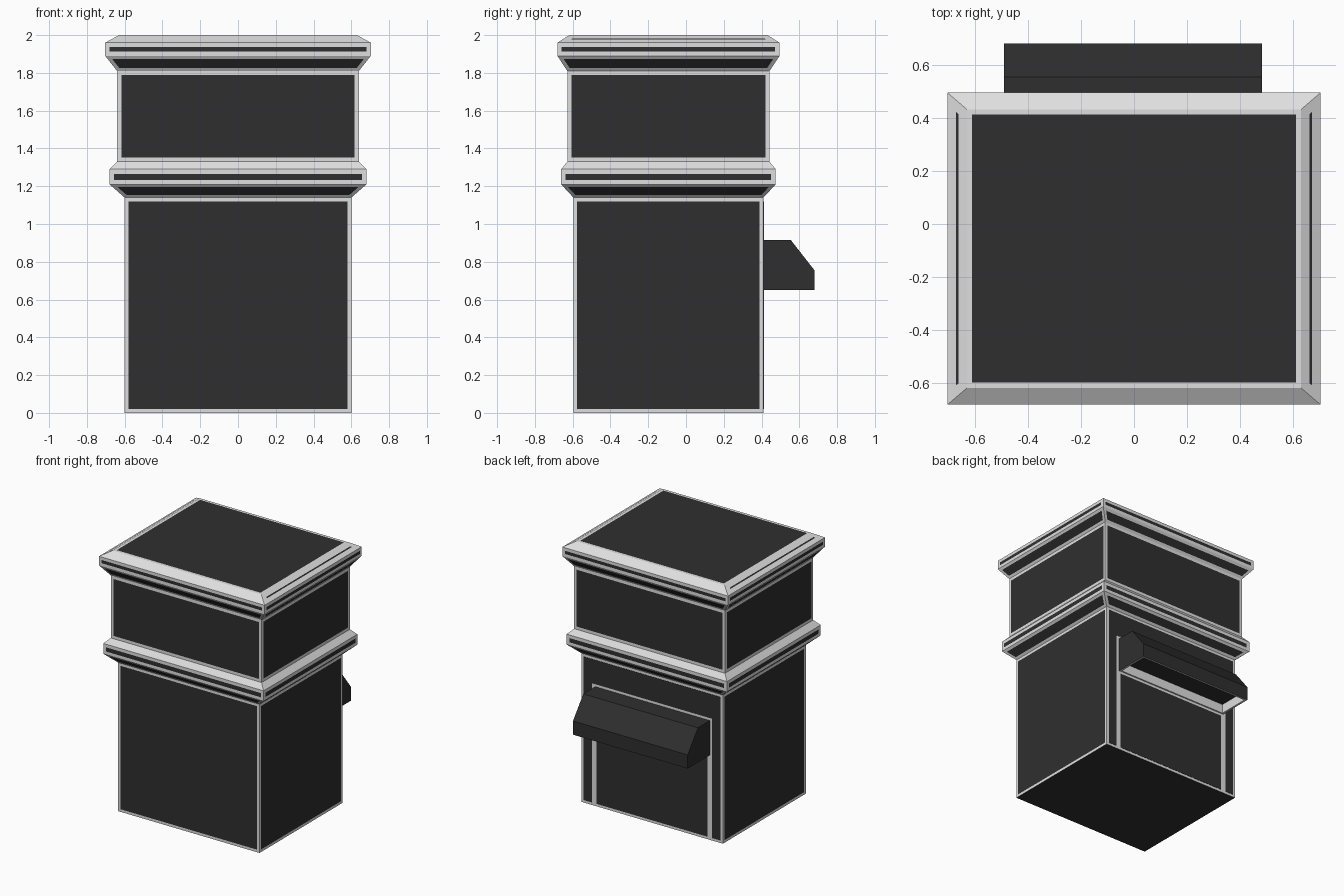
import bpy, bmesh

if "Cube" in bpy.data.objects:
    bpy.data.objects.remove(bpy.data.objects["Cube"])


def material(name, value):
    m = bpy.data.materials.new(name)
    m.diffuse_color = (value, value, value, 1)
    m.use_nodes = True
    m.node_tree.nodes["Principled BSDF"].inputs["Base Color"].default_value = m.diffuse_color
    return m


LIGHT = material("pale grey trim", 0.74)
DARK = material("charcoal panel", 0.028)
YC = -0.093          # centre of the cabinet in y
BACK = YC + 0.503    # rear wall of the lower body


def finish(name, bm):
    mesh = bpy.data.meshes.new(name)
    bm.to_mesh(mesh)
    bm.free()
    ob = bpy.data.objects.new(name, mesh)
    bpy.context.collection.objects.link(ob)
    mesh.materials.append(LIGHT)
    mesh.materials.append(DARK)
    return ob


def prism_x(name, pts, x0, x1, index):
    """Extrude a (y, z) outline along x."""
    bm = bmesh.new()
    f = bm.faces.new([bm.verts.new((x0, y, z)) for y, z in pts])
    r = bmesh.ops.extrude_face_region(bm, geom=[f])
    for v in r["geom"]:
        if isinstance(v, bmesh.types.BMVert):
            v.co.x = x1
    bmesh.ops.recalc_face_normals(bm, faces=bm.faces)
    for f in bm.faces:
        f.material_index = index
    return bm


def inset_dark(bm, faces, thickness):
    """Trim rim stays pale, inner panel becomes dark."""
    bmesh.ops.inset_individual(bm, faces=faces, thickness=thickness, use_even_offset=True)
    for f in faces:
        f.material_index = 1


# Cabinet: stacked rectangular rings (half x, half y, z)
rings = [(0.60, 0.503, 0), (0.60, 0.503, 1.14), (0.68, 0.568, 1.21), (0.68, 0.568, 1.29),
         (0.64, 0.535, 1.33), (0.64, 0.535, 1.81), (0.703, 0.588, 1.89),
         (0.703, 0.588, 1.96), (0.63, 0.525, 2.0)]
# Rim width for each level's faces (0 = all pale)
rims = [0.02, 0.02, 0.024, 0, 0.022, 0.02, 0.023, 0]
bm = bmesh.new()
loops = [[bm.verts.new((sx * hx, YC + sy * hy, z))
          for sx, sy in ((-1, -1), (1, -1), (1, 1), (-1, 1))] for hx, hy, z in rings]
bottom = bm.faces.new(loops[0][::-1])
bottom.material_index = 1
top = bm.faces.new(loops[-1])
levels = []
for a, b in zip(loops, loops[1:]):
    levels.append([bm.faces.new((a[i], a[(i + 1) % 4], b[(i + 1) % 4], b[i])) for i in range(4)])
bmesh.ops.recalc_face_normals(bm, faces=bm.faces)
levels[0].pop(2)                       # rear wall gets its own panels
for faces, rim in zip(levels, rims):
    if rim:
        inset_dark(bm, faces, rim)
inset_dark(bm, [top], 0.02)
inset_dark(bm, [levels[-1][1], levels[-1][3]], 0.036)   # thin side lines on the top bevel
finish("cabinet", bm)


# Rear wall panels: surround and door plate
def rear_plate(name, pts):
    bm = bmesh.new()
    f = bm.faces.new([bm.verts.new((x, BACK - 0.002, z)) for x, z in pts])
    r = bmesh.ops.extrude_face_region(bm, geom=[f])
    for v in r["geom"]:
        if isinstance(v, bmesh.types.BMVert):
            v.co.y = BACK + 0.002
    bmesh.ops.recalc_face_normals(bm, faces=bm.faces)
    for f in bm.faces:
        f.material_index = 1
    finish(name, bm)


rear_plate("rear_surround_panel", [(-0.58, 0.02), (-0.51, 0.02), (-0.51, 0.935), (0.51, 0.935),
                                   (0.51, 0.02), (0.58, 0.02), (0.58, 1.12), (-0.58, 1.12)])
rear_plate("rear_door_panel", [(-0.47, 0.02), (0.47, 0.02), (0.47, 0.63), (-0.47, 0.63)])

# Rear hood with a recessed, pale-rimmed underside
bm = prism_x("hood", [(BACK - 0.005, 0.65), (0.68, 0.65), (0.68, 0.755),
                      (0.555, 0.915), (BACK - 0.005, 0.915)], -0.49, 0.483, 1)
under = [f for f in bm.faces if f.normal.z < -0.9]
for f in under:
    f.material_index = 0
bmesh.ops.inset_individual(bm, faces=under, thickness=0.022)
bmesh.ops.inset_individual(bm, faces=under, thickness=0.001, depth=-0.07)
for f in under:
    f.material_index = 1
finish("rear_hood", bm)
